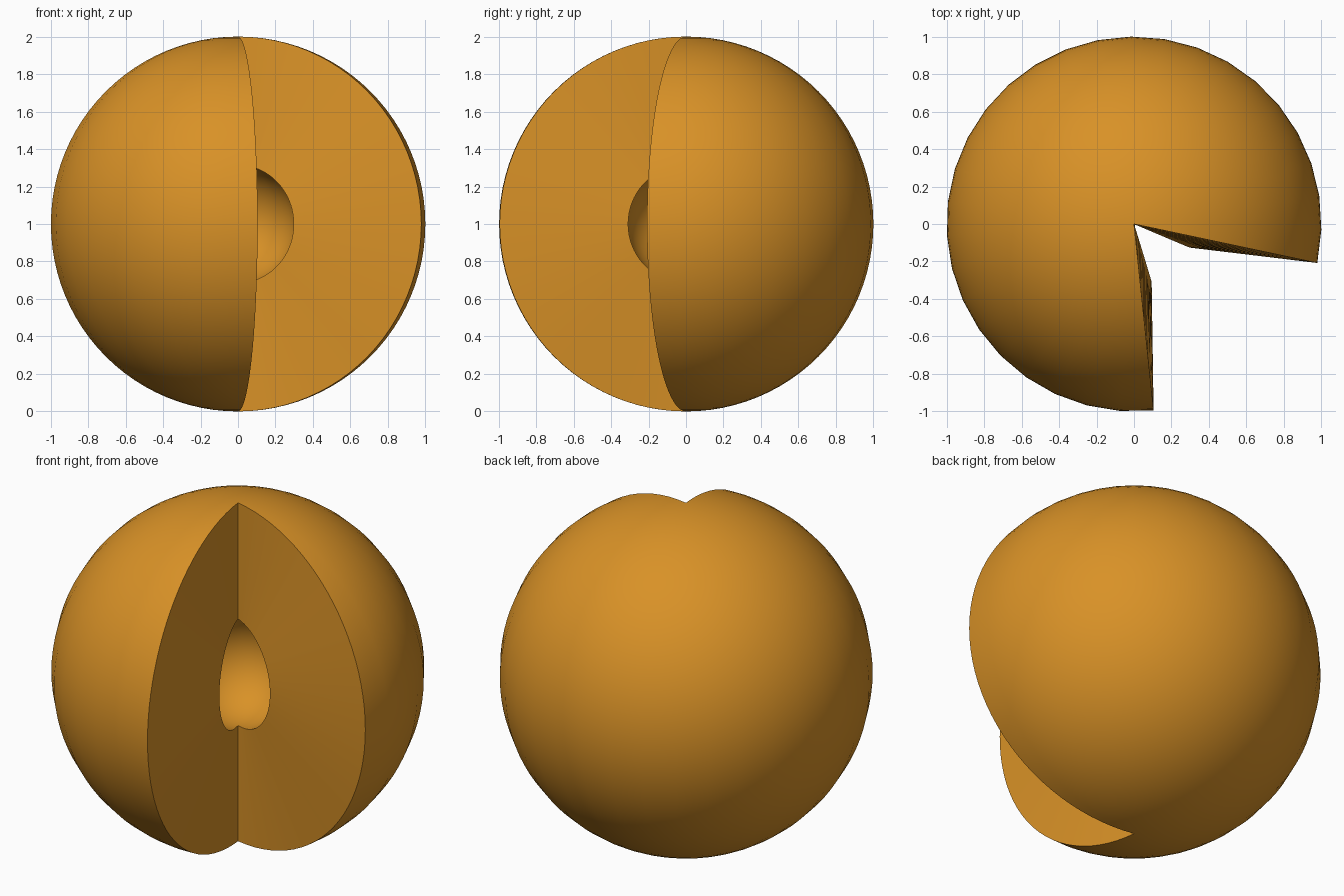
import bpy, bmesh
from math import sin, cos, pi, radians
from mathutils import Matrix, Vector

if "Cube" in bpy.data.objects:
    bpy.data.objects.remove(bpy.data.objects["Cube"], do_unlink=True)

RADIUS = 1.0
THICKNESS = 0.686
RINGS, SEGMENTS = 48, 28
START, SWEEP = radians(-12), radians(288)

# Single flat colour
orange = bpy.data.materials.new("orange")
orange.use_nodes = True
colour = (0.69, 0.285, 0.02, 1)
orange.diffuse_color = colour
orange.node_tree.nodes["Principled BSDF"].inputs["Base Color"].default_value = colour

# Half-circle profile swept around z, leaving an open wedge at the front
bm = bmesh.new()
turn = Matrix.Rotation(START, 3, 'Z')
arc = [bm.verts.new(turn @ Vector((RADIUS * sin(pi * i / RINGS), 0,
                                   RADIUS - RADIUS * cos(pi * i / RINGS))))
       for i in range(RINGS + 1)]
edges = [bm.edges.new(pair) for pair in zip(arc, arc[1:])]
bmesh.ops.spin(bm, geom=arc + edges, cent=(0, 0, 0), axis=(0, 0, 1),
               angle=SWEEP, steps=SEGMENTS, use_duplicate=False)
bmesh.ops.remove_doubles(bm, verts=bm.verts[:], dist=1e-4)

# Make every face point away from the centre
centre = Vector((0, 0, RADIUS))
bm.normal_update()
flipped = [f for f in bm.faces if f.normal.dot(f.calc_center_median() - centre) < 0]
bmesh.ops.reverse_faces(bm, faces=flipped)

mesh = bpy.data.meshes.new("hollow_sphere")
bm.to_mesh(mesh)
bm.free()
mesh.materials.append(orange)
shell = bpy.data.objects.new("hollow_sphere", mesh)
bpy.context.collection.objects.link(shell)

# Thick wall inward: forms the small cavity and the cut faces
solid = shell.modifiers.new("wall", 'SOLIDIFY')
solid.thickness = THICKNESS
solid.offset = -1
solid.use_rim = True

bpy.ops.object.select_all(action='DESELECT')
shell.select_set(True)
bpy.context.view_layer.objects.active = shell
bpy.ops.object.modifier_apply(modifier=solid.name)
bpy.ops.object.shade_smooth_by_angle(angle=radians(30))
